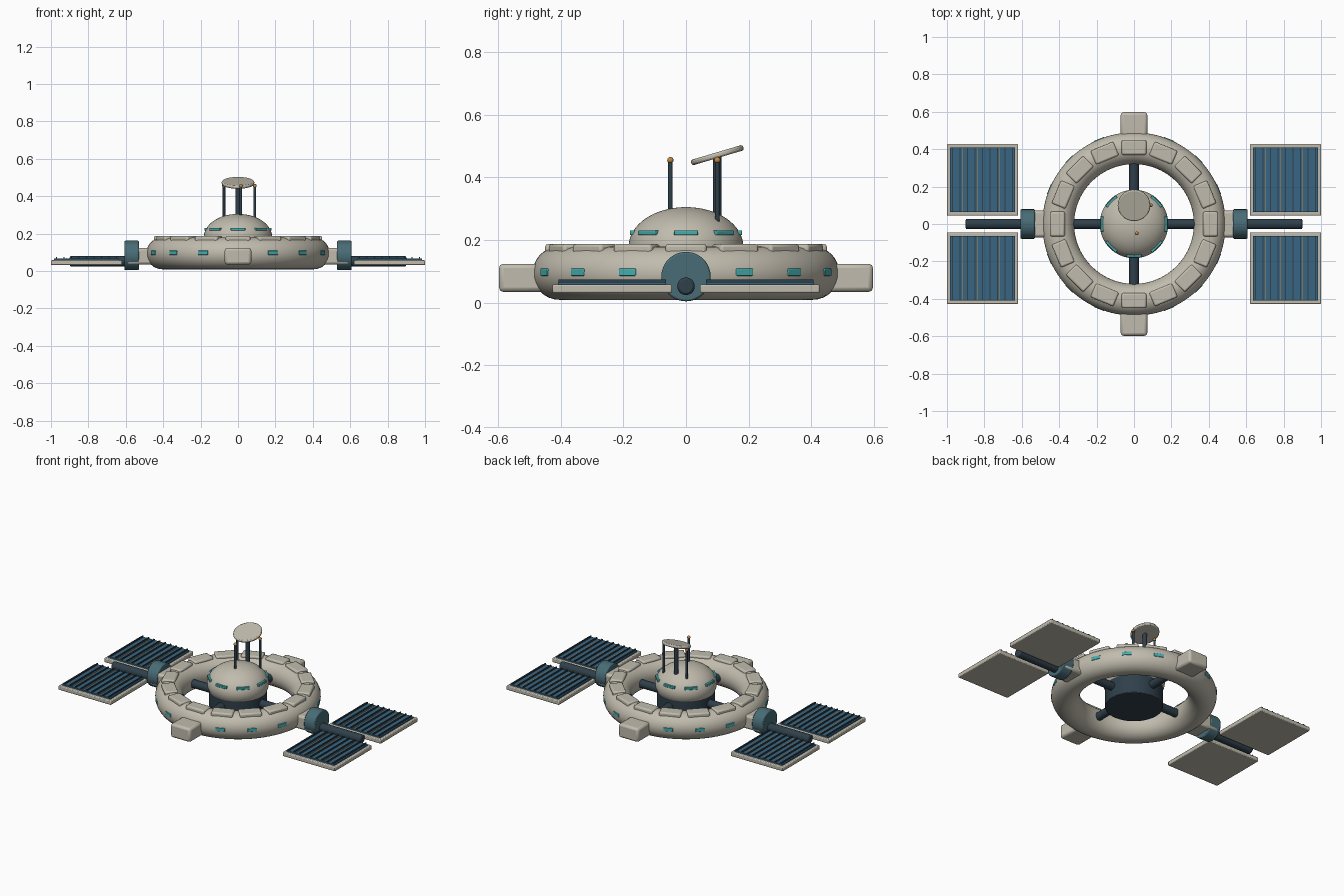
import bpy, math
from mathutils import Matrix, Vector

if "Cube" in bpy.data.objects:
    bpy.data.objects.remove(bpy.data.objects["Cube"])


def material(name, rgb):
    m = bpy.data.materials.new(name)
    m.diffuse_color = (*rgb, 1)
    m.use_nodes = True
    m.node_tree.nodes["Principled BSDF"].inputs["Base Color"].default_value = m.diffuse_color
    return m


HULL = material("hull", (0.53, 0.50, 0.42))
DARK = material("dark_metal", (0.028, 0.05, 0.068))
TEAL = material("teal_metal", (0.065, 0.15, 0.18))
CELL = material("solar_blue", (0.04, 0.13, 0.22))
GLASS = material("window_cyan", (0.06, 0.42, 0.43))
AMBER = material("amber", (0.55, 0.25, 0.06))


def finish(name, mat, bevel=0, segments=2):
    ob = bpy.context.object
    ob.name = name
    ob.data.materials.append(mat)
    bpy.ops.object.shade_smooth_by_angle(angle=math.radians(40))
    if bevel:
        b = ob.modifiers.new("bevel", 'BEVEL')
        b.width, b.segments = bevel, segments
        b.limit_method = 'ANGLE'
    return ob


def box(name, loc, size, mat, bevel=0, angle=0.0):
    bpy.ops.mesh.primitive_cube_add(size=1, location=loc)
    ob = bpy.context.object
    ob.data.transform(Matrix.Diagonal((*size, 1)))
    ob.rotation_euler.z = angle
    return finish(name, mat, bevel)


def rod(name, a, b, r, mat, bevel=0, sides=32):
    a, b = Vector(a), Vector(b)
    bpy.ops.mesh.primitive_cylinder_add(vertices=sides, radius=r, depth=(b - a).length,
                                        location=(a + b) / 2)
    bpy.context.object.rotation_euler = (b - a).to_track_quat('Z', 'Y').to_euler()
    return finish(name, mat, bevel)


def ball(name, loc, size, mat, seg=48, rings=24):
    bpy.ops.mesh.primitive_uv_sphere_add(segments=seg, ring_count=rings, radius=1, location=loc)
    bpy.context.object.data.transform(Matrix.Diagonal((*size, 1)))
    return finish(name, mat)


# Habitat ring
bpy.ops.mesh.primitive_torus_add(major_radius=0.405, minor_radius=0.085, location=(0, 0, 0.094),
                                 major_segments=96, minor_segments=32)
finish("habitat_ring", HULL)

# Roof plates and ring windows
for i in range(16):
    a = i * math.tau / 16
    c, s = math.cos(a), math.sin(a)
    box("roof_plate", (0.41 * c, 0.41 * s, 0.17), (0.08, 0.132, 0.034), HULL, 0.009, a)
    if i % 4:
        box("ring_window", (0.483 * c, 0.483 * s, 0.097), (0.018, 0.058, 0.023), GLASS, 0.003, a)

# Docking modules and spokes
for i in range(4):
    a = i * math.tau / 4
    c, s = math.cos(a), math.sin(a)
    box("docking_module", (0.525 * c, 0.525 * s, 0.079), (0.145, 0.142, 0.09), HULL, 0.014, a)
    rod("spoke", (0.14 * c, 0.14 * s, 0.09), (0.36 * c, 0.36 * s, 0.09), 0.026, DARK)

# Central hub and dome
rod("hub_core", (0, 0, 0.012), (0, 0, 0.19), 0.172, DARK, 0.004, 64)
ball("hub_dome", (0, 0, 0.18), (0.183, 0.183, 0.125), HULL, 64, 32)
for i in range(8):
    a = i * math.tau / 8
    box("dome_window", (0.168 * math.cos(a), 0.168 * math.sin(a), 0.223),
        (0.022, 0.078, 0.015), GLASS, 0.003, a)

# Antennas, mast and tilted dish
for x, y in ((0.09, 0.10), (0.015, -0.05), (-0.075, 0.10)):
    rod("antenna", (x, y, 0.24), (x, y, 0.452), 0.007, DARK, 0, 16)
    ball("antenna_tip", (x, y, 0.455), (0.01,) * 3, AMBER, 16, 10)
rod("dish_mast", (0, 0.10, 0.25), (0, 0.10, 0.468), 0.014, DARK, 0, 24)
tilt = math.radians(16.5)
axis = Vector((0, -math.sin(tilt), math.cos(tilt))) * 0.009
mid = Vector((0, 0.10, 0.471))
rod("dish", mid - axis, mid + axis, 0.087, HULL, 0.006, 48)

# Solar wings, both sides
for sx in (-1, 1):
    rod("wing_joint", (sx * 0.53, 0, 0.083), (sx * 0.607, 0, 0.083), 0.079, TEAL, 0.006, 48)
    rod("wing_arm", (sx * 0.55, 0, 0.052), (sx * 0.9, 0, 0.052), 0.028, DARK, 0.008)
    for sy in (-1, 1):
        x, y = sx * 0.81, sy * 0.236
        box("panel_frame", (x, y, 0.044), (0.38, 0.382, 0.027), HULL, 0.005)
        box("panel_cells", (x, y, 0.06), (0.345, 0.345, 0.012), CELL)
        for k in range(9):
            box("panel_rib", (x - 0.16 + k * 0.04, y, 0.068), (0.007, 0.343, 0.012), DARK)
        for k in (1, 3, 6):
            box("panel_conductor", (x - 0.148 + k * 0.04, y, 0.066), (0.003, 0.343, 0.004), AMBER)
